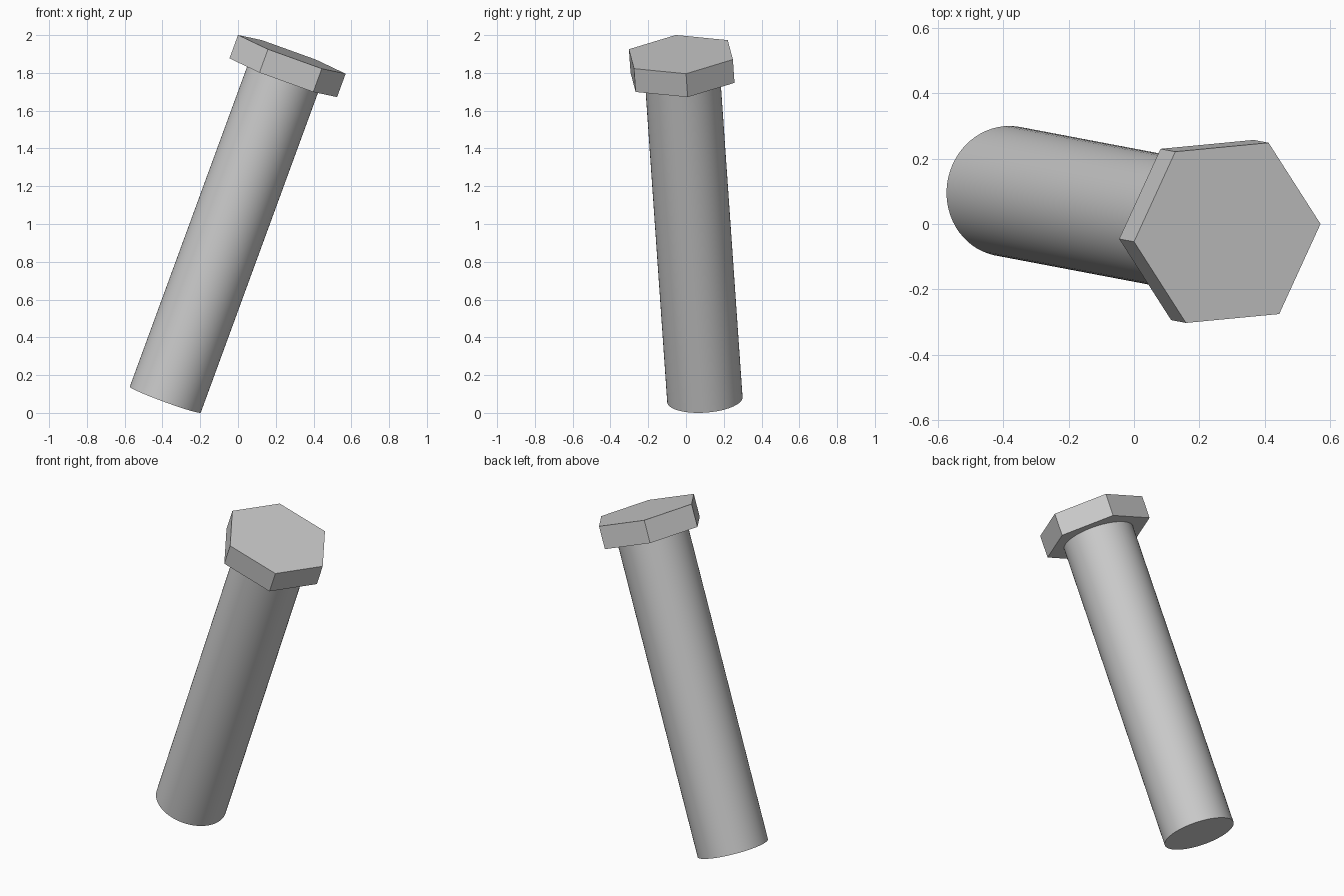
import bpy
import math
from mathutils import Matrix, Vector

cube = bpy.data.objects.get("Cube")
if cube:
    bpy.data.objects.remove(cube, do_unlink=True)

# One plain steel colour
steel = bpy.data.materials.new("steel_grey")
steel.use_nodes = True
steel.diffuse_color = (0.6, 0.6, 0.6, 1)
steel.node_tree.nodes["Principled BSDF"].inputs["Base Color"].default_value = (0.6, 0.6, 0.6, 1)

# Leaning axis from the tip of the shank to the top of the head
tip = Vector((-0.385, 0.1, 0.07))
crown = Vector((0.285, -0.027, 1.898))
length = (crown - tip).length
axis = (crown - tip).normalized()
corner = Vector((0.285, 0.027, -0.1))
corner = (corner - axis * corner.dot(axis)).normalized()
side = axis.cross(corner)
frame = Matrix((corner, side, axis)).transposed().to_4x4()
frame.translation = tip


def add_prism(name, sides, radius, low, high):
    """Capped prism between two distances along the leaning axis."""
    bpy.ops.mesh.primitive_cylinder_add(vertices=sides, radius=radius, depth=high - low)
    obj = bpy.context.object
    obj.name = name
    obj.data.materials.append(steel)
    # A cylinder's first corner lies on +y, so turn it onto the corner direction
    obj.matrix_world = (frame @ Matrix.Translation((0, 0, (low + high) / 2))
                        @ Matrix.Rotation(-math.pi / 2, 4, "Z"))
    return obj


head_height = 0.132

# Round shank, smooth around with a crisp end
add_prism("shank", 64, 0.2, 0, length - head_height)
bpy.ops.object.shade_smooth_by_angle(angle=math.radians(30))

# Flat-sided hexagonal head
add_prism("hex_head", 6, 0.304, length - head_height, length)
